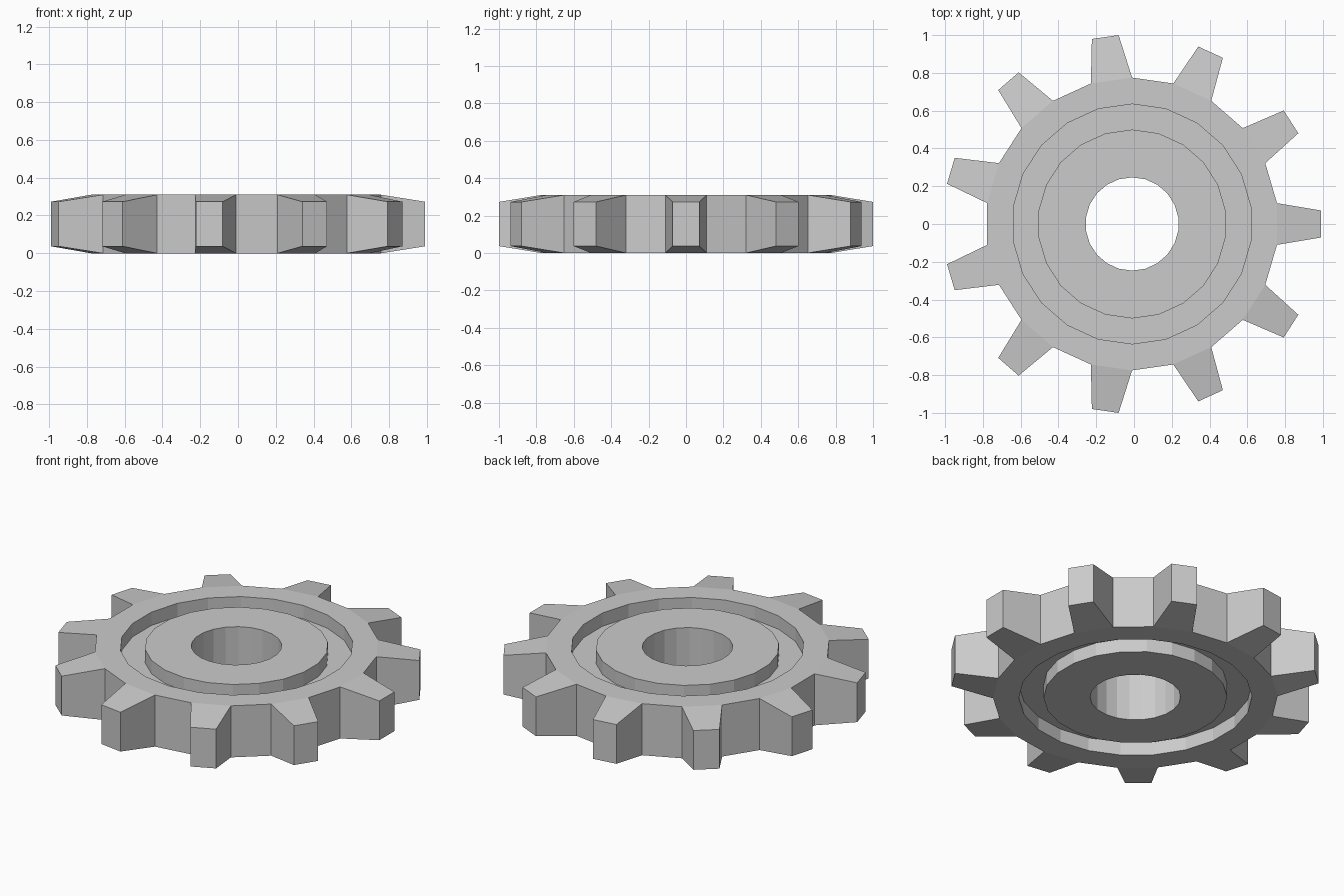
import bpy, bmesh
from math import pi, sin, cos

if "Cube" in bpy.data.objects:
    bpy.data.objects.remove(bpy.data.objects["Cube"])

TEETH = 11
SEG = TEETH * 2          # one wall panel per tooth and one per gap
H = 0.31                 # full thickness
D = 0.08                 # groove depth
CX = -0.01               # hub offset that centres the odd-toothed outline
ROOT, TIP = 0.775, 1.0025
TIP_Z = (0.037, 0.273)

# Closed cross-section (radius, height): hub, grooves on both faces, rim
half = [(0.247, 0), (0.5, 0), (0.5, D), (0.635, D), (0.635, 0), (ROOT, 0)]
profile = half + [(r, H - z) for r, z in reversed(half)]
n = len(profile)
outer = len(half) - 1    # index of the outer wall segment

bm = bmesh.new()


def point(r, a, z):
    return bm.verts.new((CX + r * cos(a), r * sin(a), z))


# Revolve the cross-section
step = 2 * pi / SEG
rings = [[point(r, (i - 0.5) * step, z) for r, z in profile] for i in range(SEG)]

for i in range(SEG):
    a, b = rings[i], rings[(i + 1) % SEG]
    for j in range(n):
        k = (j + 1) % n
        if j == outer and i % 2 == 0:
            # Tapered tooth growing from this wall panel
            mid, w = i * step, step / 4
            base = [a[j], b[j], b[k], a[k]]
            z0, z1 = TIP_Z
            tip = [point(TIP, mid - w, z0), point(TIP, mid + w, z0),
                   point(TIP, mid + w, z1), point(TIP, mid - w, z1)]
            for s in range(4):
                t = (s + 1) % 4
                bm.faces.new((base[s], base[t], tip[t], tip[s]))
            bm.faces.new(tip)
        else:
            bm.faces.new((a[j], b[j], b[k], a[k]))

bmesh.ops.recalc_face_normals(bm, faces=bm.faces)
mesh = bpy.data.meshes.new("gear_wheel")
bm.to_mesh(mesh)
bm.free()
bpy.context.collection.objects.link(bpy.data.objects.new("gear_wheel", mesh))
